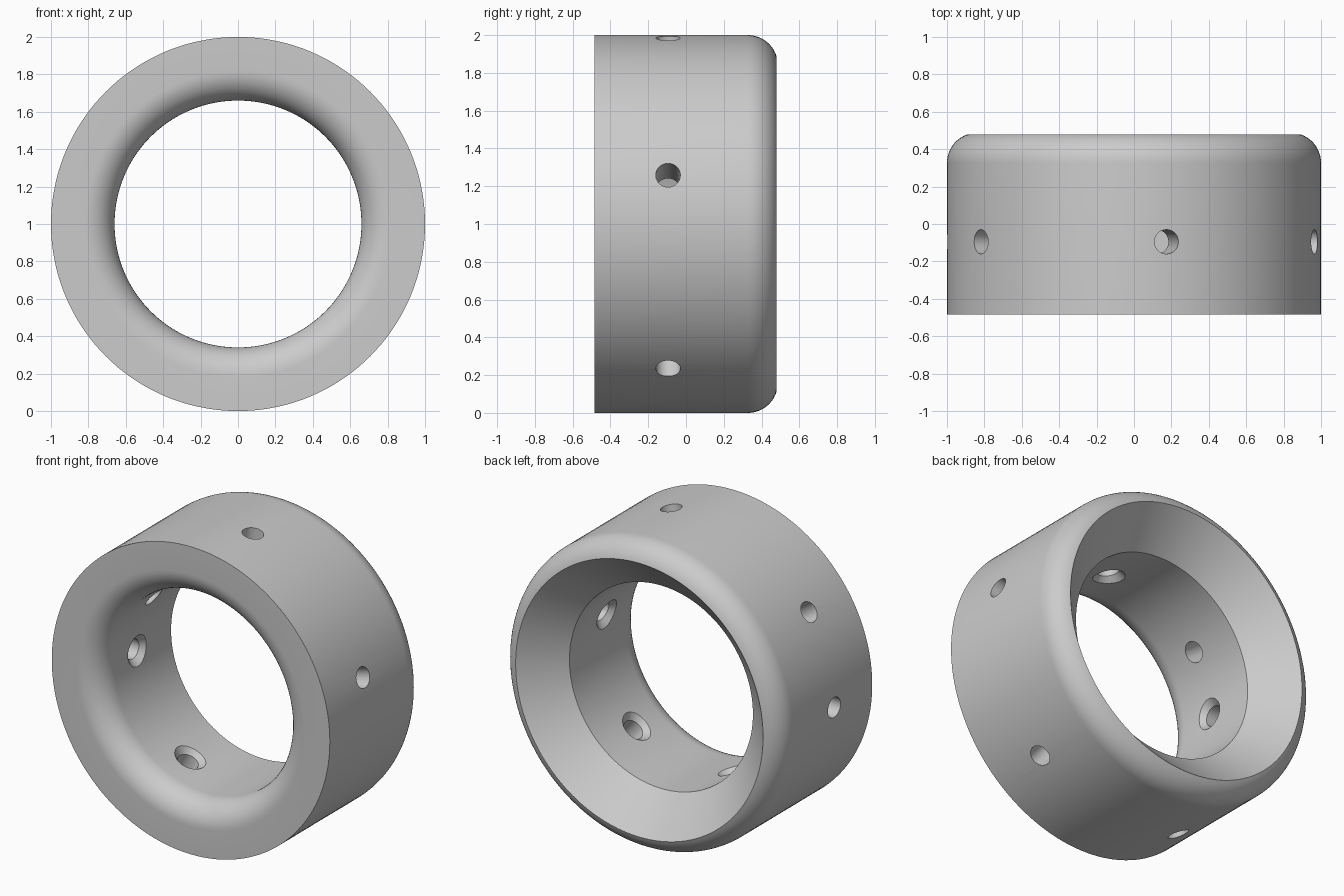
import bpy, bmesh, math
from mathutils import Matrix, Vector

if "Cube" in bpy.data.objects:
    bpy.data.objects.remove(bpy.data.objects["Cube"])

SEG = 144
grey = bpy.data.materials.new("light grey")
grey.diffuse_color = (0.6, 0.6, 0.6, 1)
grey.use_nodes = True
grey.node_tree.nodes["Principled BSDF"].inputs["Base Color"].default_value = grey.diffuse_color


def make_object(name, bm):
    bmesh.ops.recalc_face_normals(bm, faces=bm.faces)
    mesh = bpy.data.meshes.new(name)
    bm.to_mesh(mesh)
    bm.free()
    mesh.materials.append(grey)
    ob = bpy.data.objects.new(name, mesh)
    bpy.context.collection.objects.link(ob)
    return ob


def arc(cr, cy, rad, a0, a1, n):
    """Points (radius, y) along an arc of the cross-section."""
    angles = [math.radians(a0 + (a1 - a0) * i / n) for i in range(n + 1)]
    return [(cr + rad * math.cos(a), cy + rad * math.sin(a)) for a in angles]


def lathe(name, profile, seg, closed):
    """Revolve (radius, y) points around the y axis."""
    bm = bmesh.new()
    rings = []
    for i in range(seg):
        a = 2 * math.pi * i / seg
        rings.append([bm.verts.new((r * math.cos(a), y, r * math.sin(a))) for r, y in profile])
    n = len(profile)
    for i in range(seg):
        p, q = rings[i], rings[(i + 1) % seg]
        for j in range(n if closed else n - 1):
            k = (j + 1) % n
            bm.faces.new((p[j], p[k], q[k], q[j]))
    if not closed:
        bm.faces.new([r[0] for r in rings])
        bm.faces.new([r[-1] for r in rings])
    return make_object(name, bm)


# Collar section: rounded front mouth, rounded back rim, conical back mouth
profile = arc(0.82, -0.325, 0.16, 180, 270, 12)
profile += [(1.0, -0.485)]
profile += arc(0.84, 0.327, 0.16, 0, 71.8, 12)
profile += [(0.66, 0.255)]
collar = lathe("collar", profile, SEG, True)
collar.location.z = 1

# Radial screw holes, all but one countersunk on the inside
straight = [(0.065, 0.4), (0.065, 1.2)]
countersunk = [(0.125, 0.625), (0.065, 0.692), (0.065, 1.2)]
for deg in (15, 80, 145, 180, 245, 310):
    cutter = lathe("hole_cutter", straight if deg == 145 else countersunk, 32, False)
    a = math.radians(deg)
    turn = Vector((0, 1, 0)).rotation_difference(Vector((math.cos(a), 0, math.sin(a))))
    cutter.data.transform(Matrix.Translation((0, -0.095, 1)) @ turn.to_matrix().to_4x4())
    mod = collar.modifiers.new("hole", 'BOOLEAN')
    mod.operation = 'DIFFERENCE'
    mod.solver = 'EXACT'
    mod.object = cutter
    cutter.hide_render = True
    cutter.hide_viewport = False

# Apply the cuts, remove the cutters and smooth the curved walls
bpy.context.view_layer.objects.active = collar
collar.select_set(True)
for mod in list(collar.modifiers):
    bpy.ops.object.modifier_apply(modifier=mod.name)
for ob in list(bpy.data.objects):
    if ob.name.startswith("hole_cutter"):
        bpy.data.objects.remove(ob)
bpy.ops.object.shade_smooth_by_angle(angle=math.radians(25))
